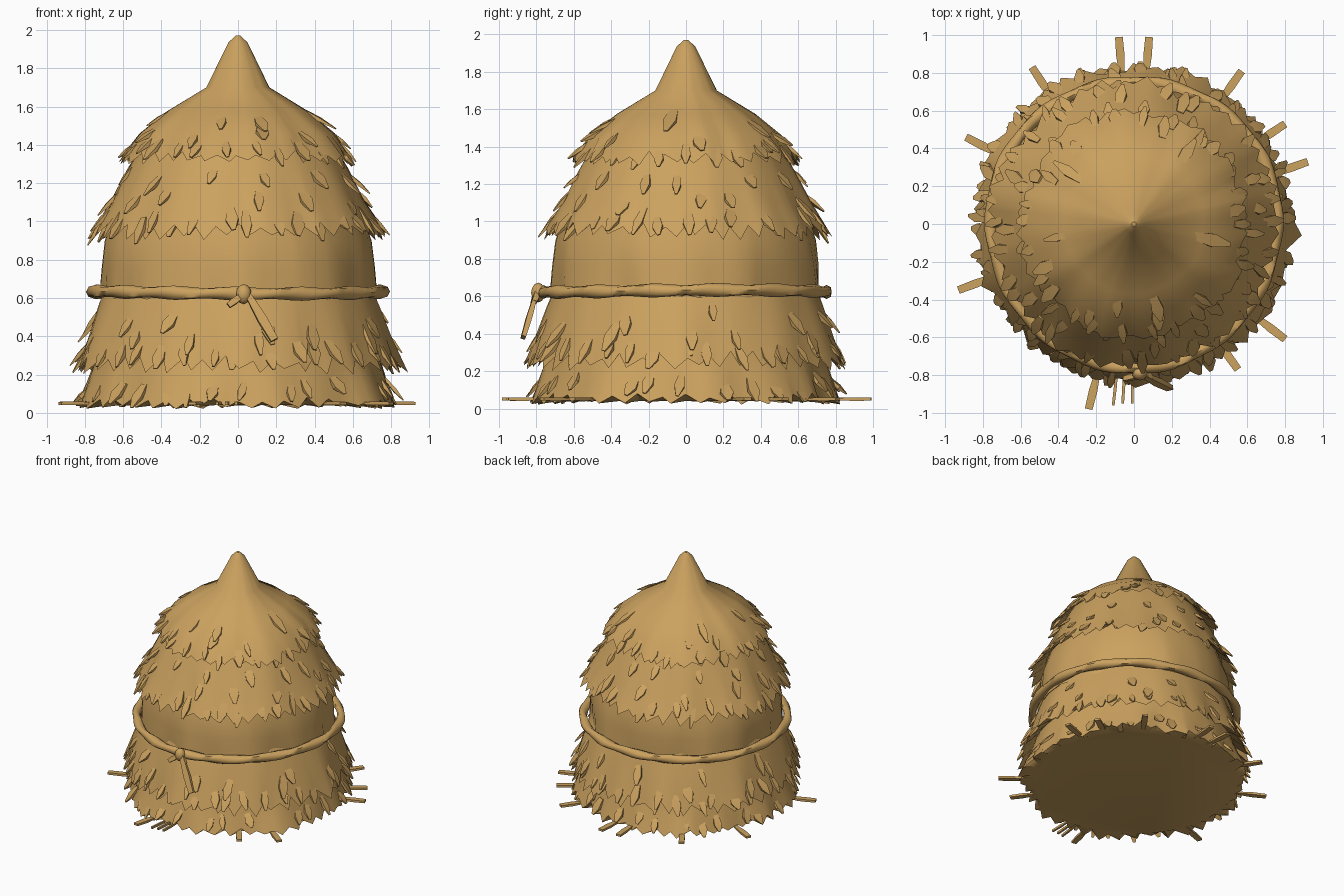
import bpy, bmesh, math, random
from mathutils import Vector

if "Cube" in bpy.data.objects:
    bpy.data.objects.remove(bpy.data.objects["Cube"])
random.seed(7)
TAU = 2 * math.pi

straw = bpy.data.materials.new("straw")
straw.diffuse_color = (0.60, 0.36, 0.115, 1)
straw.use_nodes = True
straw.node_tree.nodes["Principled BSDF"].inputs["Base Color"].default_value = straw.diffuse_color


def finish(name, bm, angle=42):
    bmesh.ops.recalc_face_normals(bm, faces=bm.faces)
    me = bpy.data.meshes.new(name)
    bm.to_mesh(me)
    bm.free()
    me.materials.append(straw)
    ob = bpy.data.objects.new(name, me)
    bpy.context.collection.objects.link(ob)
    bpy.ops.object.select_all(action='DESELECT')
    ob.select_set(True)
    bpy.context.view_layer.objects.active = ob
    bpy.ops.object.shade_smooth_by_angle(angle=math.radians(angle))
    return ob


def bridge(bm, a, b):
    n = len(a)
    for i in range(n):
        bm.faces.new((a[i], a[(i + 1) % n], b[(i + 1) % n], b[i]))


def polar(r, a, z):
    return Vector((r * math.cos(a), r * math.sin(a), z))


def radius_at(profile, z):
    for (r0, z0), (r1, z1) in zip(profile, profile[1:]):
        if z1 <= z <= z0:
            return r0 + (r1 - r0) * (z0 - z) / (z0 - z1)
    return profile[-1][0]


# Straw layer: lathed profile (top to bottom) ending in a ragged toothed edge
def layer(name, profile, teeth, depth, flare, fold, close_top=False, base=None):
    bm = bmesh.new()
    n = teeth * 2
    angs = [(i + random.uniform(-.3, .3)) * TAU / n for i in range(n)]
    ph = [random.uniform(0, TAU) for _ in range(3)]
    folds = [.4 * math.sin(5 * a + ph[0]) + .4 * math.sin(9 * a + ph[1])
             + .3 * math.sin(16 * a + ph[2]) for a in angs]
    tooth = [random.uniform(.45, 1) if i % 2 else -random.uniform(0, .8) for i in range(n)]
    rings = []
    for k, (r, z) in enumerate(profile):
        w = k / (len(profile) - 1)
        last = k == len(profile) - 1
        ring = []
        for i, a in enumerate(angs):
            rr, zz = r + fold * w * folds[i] * min(1, r * 2), z
            if last:
                rr += flare * tooth[i] + random.uniform(-.012, .012)
                zz -= depth * tooth[i]
            ring.append(bm.verts.new(polar(rr, a, zz)))
        rings.append(ring)
    # return lip under the edge
    r, z = base or (profile[-1][0] - .09, profile[-1][1] + .07)
    rings.append([bm.verts.new(polar(r, a, z)) for a in angs])
    for a, b in zip(rings, rings[1:]):
        bridge(bm, a, b)
    if close_top:
        bm.faces.new(rings[0])
    if base:
        bm.faces.new(rings[-1])
    return finish(name, bm)


# Straw wisp: tapered four-sided blade from p to q
def blade(bm, p, q, w, t, tip=.3):
    d = (q - p).normalized()
    out = Vector((p.x + q.x, p.y + q.y, .3)).normalized()
    side = d.cross(out).normalized()
    up = side.cross(d)
    rings = []
    for f, s in ((0, .6), (.55, 1), (1, tip)):
        c = p.lerp(q, f)
        rings.append([bm.verts.new(c + side * w * s * x / 2 + up * t * s * y / 2)
                      for x, y in ((-1, -1), (1, -1), (1, 1), (-1, 1))])
    for a, b in zip(rings, rings[1:]):
        bridge(bm, a, b)
    bm.faces.new(rings[0])
    bm.faces.new(rings[-1])


CAP = [(.012, 1.97), (.05, 1.935), (.165, 1.70), (.37, 1.575), (.51, 1.46), (.595, 1.34)]
UPPER = [(.48, 1.44), (.58, 1.27), (.66, 1.11), (.745, .96)]
BAND = [(.64, 1.06), (.695, .90), (.71, .76), (.715, .60)]
SKIRT = [(.69, .67), (.735, .55), (.785, .40), (.83, .26)]
HEM = [(.70, .46), (.75, .27), (.785, .16), (.82, .055)]

layer("thatch_cap", CAP, 36, .045, .022, .02, close_top=True)
layer("upper_thatch", UPPER, 40, .06, .03, .022)
layer("middle_band", BAND, 32, .01, .0, .018)
layer("lower_skirt", SKIRT, 42, .06, .03, .026)
layer("bottom_hem", HEM, 40, .035, .02, .035, base=(.76, .04))


# Loose flaps of straw shingled over each layer
def flaps(name, profile, rows):
    bm = bmesh.new()
    for z, count, length in rows:
        for i in range(count):
            a = (i + random.uniform(-.35, .35)) * TAU / count
            z0 = z + random.uniform(-.035, .035)
            L = length * random.uniform(.75, 1.2)
            z1 = z0 - L * .8
            p = polar(radius_at(profile, z0) - .015, a, z0)
            q = polar(radius_at(profile, max(z1, profile[-1][1])) + random.uniform(.015, .05),
                      a + random.uniform(-.05, .05), z1)
            blade(bm, p, q, random.uniform(.04, .075), .02)
    finish(name, bm, 30)


flaps("cap_flaps", CAP, [(1.58, 6, .12), (1.50, 9, .11), (1.41, 26, .11)])
flaps("upper_flaps", UPPER, [(1.27, 13, .12), (1.16, 12, .13), (1.05, 34, .15)])
flaps("skirt_flaps", SKIRT, [(.54, 10, .16), (.44, 14, .17), (.36, 36, .15)])
flaps("hem_flaps", HEM, [(.16, 30, .13)])

# Twisted rope around the waist
bm = bmesh.new()
N, M = 96, 8
rings = []
for i in range(N):
    a = TAU * i / N
    tw = a * 14
    R = .757 + .006 * math.sin(3 * a)
    zc = .628 + .006 * math.sin(2 * a + 1)
    ring = []
    for j in range(M):
        b = TAU * j / M
        s = .032 + .005 * math.cos(2 * b - tw)
        ring.append(bm.verts.new(polar(R + s * math.cos(b), a, zc + s * math.sin(b))))
    rings.append(ring)
for i in range(N):
    bridge(bm, rings[i], rings[(i + 1) % N])
finish("waist_rope", bm, 60)

# Rope knot with its loose ends
bm = bmesh.new()
bmesh.ops.create_icosphere(bm, subdivisions=2, radius=.048)
for v in bm.verts:
    v.co = Vector((v.co.x * .85 + .03, v.co.y * .8 - .79, v.co.z * 1.1 + .62))
for p, q, w in (((.05, -.80, .62), (.19, -.87, .38), .05),
                ((.03, -.80, .62), (-.05, -.82, .56), .035),
                ((.04, -.79, .62), (.09, -.81, .57), .03)):
    blade(bm, Vector(p), Vector(q), w, .03, .8)
finish("rope_knot", bm)

# Stray straws lying on the ground around the base
bm = bmesh.new()
for x, y in ((-.08, .99), (.08, .99), (.57, .81), (.80, .53), (.92, .33), (.80, -.61), (.55, -.77),
             (-.93, -.35), (-.89, .46), (-.54, .83), (-.24, -.98), (-.11, -.96), (-.06, -.95),
             (-.01, -.95)):
    q = Vector((x, y, .05))
    p = q * .78
    p.z = .05
    thin = .016 if -.2 < x < 0 and y < 0 else .045
    blade(bm, p, q, thin, .018, .9)
finish("ground_straws", bm, 30)
